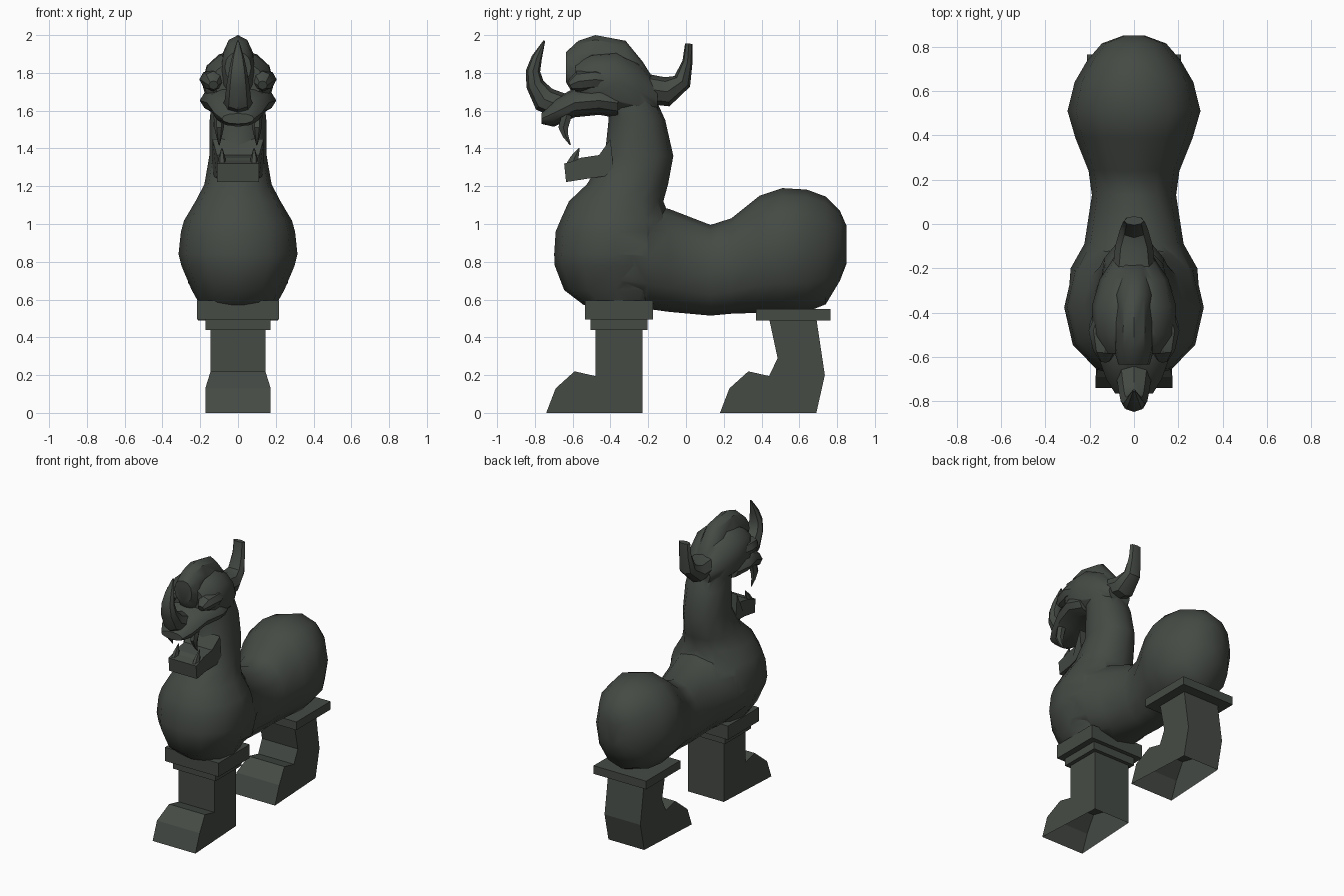
import bpy, bmesh, math

if "Cube" in bpy.data.objects:
    bpy.data.objects.remove(bpy.data.objects["Cube"])

stone = bpy.data.materials.new("dark_green_grey_stone")
stone.diffuse_color = (0.06, 0.069, 0.059, 1)
stone.use_nodes = True
stone.node_tree.nodes["Principled BSDF"].inputs["Base Color"].default_value = stone.diffuse_color


def make(name, rings, smooth=True, open_base=False):
    """Skin a list of equal-sized point rings and close both ends."""
    bm = bmesh.new()
    loops = [[bm.verts.new(p) for p in r] for r in rings]
    n = len(loops[0])
    for a, b in zip(loops, loops[1:]):
        for i in range(n):
            bm.faces.new((a[i], a[(i + 1) % n], b[(i + 1) % n], b[i]))
    bm.faces.new(loops[0])
    bm.faces.new(loops[-1])
    bmesh.ops.recalc_face_normals(bm, faces=bm.faces)
    if open_base:  # hollow foot: no sole
        sole = [f for f in bm.faces if max(v.co.z for v in f.verts) < 0.001]
        bmesh.ops.delete(bm, geom=sole, context='FACES')
    me = bpy.data.meshes.new(name)
    bm.to_mesh(me)
    bm.free()
    me.materials.append(stone)
    ob = bpy.data.objects.new(name, me)
    bpy.context.collection.objects.link(ob)
    if smooth:
        shade(ob)
    return ob


def shade(ob):
    bpy.ops.object.select_all(action='DESELECT')
    ob.select_set(True)
    bpy.context.view_layer.objects.active = ob
    bpy.ops.object.shade_smooth_by_angle(angle=math.radians(38))


def oval(n=12, p=0.92):
    for i in range(n):
        a = 2 * math.pi * i / n
        c, s = math.cos(a), math.sin(a)
        yield (math.copysign(abs(c) ** p, c), math.copysign(abs(s) ** p, s))


def loft(name, sections, upright):
    """Sections are (position, low, high, half width), along z or along y."""
    rings = []
    for t, lo, hi, w in sections:
        m, h = (lo + hi) / 2, (hi - lo) / 2
        rings.append([(w * c, m + h * s, t) if upright else (w * c, t, m + h * s)
                      for c, s in oval()])
    return make(name, rings)


def tube(name, path, x=0, n=6):
    """Path points are (y, z, half width in x, half thickness in profile)."""
    rings = []
    for i, (y, z, w, h) in enumerate(path):
        p, q = path[max(i - 1, 0)], path[min(i + 1, len(path) - 1)]
        d = math.hypot(q[0] - p[0], q[1] - p[1])
        ny, nz = -(q[1] - p[1]) / d, (q[0] - p[0]) / d
        rings.append([(x + w * c, y + h * s * ny, z + h * s * nz) for c, s in oval(n, 1)])
    return make(name, rings)


def slab(name, profile, width, open_base=False):
    """Profile in y, z given thickness by a width rule."""
    return make(name, [[(s * width(y, z), y, z) for y, z in profile] for s in (-1, 1)],
                False, open_base)


def plate(name, y0, y1, z0, z1, w):
    return slab(name, [(y0, z0), (y1, z0), (y1, z1), (y0, z1)], lambda y, z: w)


def union(base, parts):
    for part in parts:
        m = base.modifiers.new("join", 'BOOLEAN')
        m.operation, m.solver, m.object = 'UNION', 'EXACT', part
        bpy.context.view_layer.objects.active = base
        bpy.ops.object.modifier_apply(modifier=m.name)
        bpy.data.objects.remove(part)
    shade(base)


# legs: hollow block feet, flared at the toes, under flat collars
slab("front_leg", [(-.74, 0), (-.69, .13), (-.59, .22), (-.48, .195), (-.48, .45),
                   (-.23, .45), (-.23, 0)],
     lambda y, z: 0.173 if y < -.6 else 0.145, True)
slab("rear_leg", [(.18, 0), (.23, .13), (.33, .22), (.44, .195), (.485, .29), (.44, .5),
                  (.69, .5), (.735, .2), (.69, 0)],
     lambda y, z: 0.173 if y < .3 else 0.145, True)
plate("front_collar_lower", -.505, -.205, .44, .5, .173)
plate("front_collar_upper", -.535, -.175, .495, .595, .217)
plate("rear_collar", .37, .765, .49, .55, .213)

# back and rump
body = loft("body", [
    (-.36, .58, 1.10, .298), (-.2, .55, 1.10, .286), (-.09, .535, 1.08, .224),
    (.13, .515, .995, .19),
    (.24, .525, 1.03, .205), (.39, .53, 1.15, .265), (.51, .53, 1.19, .30),
    (.64, .535, 1.182, .268), (.74, .575, 1.145, .21), (.815, .70, 1.07, .145),
    (.85, .79, .99, .05)], False)

# chest rising into the neck
neck = loft("chest_and_neck", [
    (.57, -.54, -.16, .20), (.65, -.645, -.10, .245), (.78, -.695, -.06, .30),
    (.84, -.698, -.055, .315), (.96, -.69, -.06, .302), (1.02, -.665, -.08, .285),
    (1.12, -.62, -.12, .225), (1.21, -.525, -.095, .178), (1.36, -.43, -.067, .152),
    (1.55, -.41, -.11, .15), (1.65, -.41, -.155, .14), (1.76, -.41, -.2, .12)], True)

# narrow forehead ridge over a wide skull, then the upper snout
ridge = loft("forehead_ridge", [
    (-.17, 1.60, 1.765, .07), (-.23, 1.56, 1.86, .085), (-.32, 1.58, 1.97, .09),
    (-.48, 1.60, 2.0, .092), (-.57, 1.64, 1.97, .09), (-.635, 1.75, 1.91, .07)], False)
skull = loft("skull", [
    (-.15, 1.59, 1.73, .09), (-.25, 1.55, 1.86, .155), (-.37, 1.57, 1.92, .19),
    (-.50, 1.60, 1.91, .185), (-.585, 1.66, 1.86, .13)], False)
snout = loft("snout", [
    (-.36, 1.56, 1.72, .17), (-.46, 1.578, 1.73, .203), (-.59, 1.565, 1.72, .165),
    (-.70, 1.515, 1.66, .125), (-.765, 1.53, 1.585, .085)], False)
union(body, [neck, skull, ridge, snout])

# curved nose horn and the upswept crest behind the head
tube("nose_horn", [(-.65, 1.62, .085, .07), (-.75, 1.66, .07, .07), (-.80, 1.74, .06, .048),
                   (-.81, 1.81, .048, .038), (-.79, 1.88, .033, .028),
                   (-.75, 1.97, .005, .005)], n=8)
tube("head_crest", [(-.24, 1.72, .10, .08), (-.1, 1.70, .085, .078), (-.02, 1.755, .062, .05),
                    (.008, 1.86, .05, .027), (.015, 1.955, .045, .02)], n=8)

# open lower jaw with a raised lip, hinged into the neck
slab("lower_jaw", [(-.635, 1.222), (-.645, 1.32), (-.59, 1.335), (-.56, 1.35), (-.46, 1.365),
                   (-.40, 1.45), (-.38, 1.26), (-.52, 1.24)],
     lambda y, z: 0.135 if y > -.42 else 0.112)

# bulging eyes and fangs on both sides
for side, s in (("left", -1), ("right", 1)):
    tube("eye_" + side, [(-.615, 1.735, .025, .025), (-.57, 1.755, .055, .055),
                         (-.48, 1.765, .075, .055), (-.40, 1.755, .04, .04)], s * .13, 8)
    tube("upper_fang_" + side, [(-.63, 1.58, .03, .03), (-.65, 1.51, .025, .03),
                                (-.637, 1.465, .015, .017), (-.612, 1.418, .003, .003)], s * .10)
    tube("lower_fang_" + side, [(-.605, 1.31, .022, .035), (-.59, 1.35, .018, .025),
                                (-.565, 1.402, .003, .003)], s * .085)
